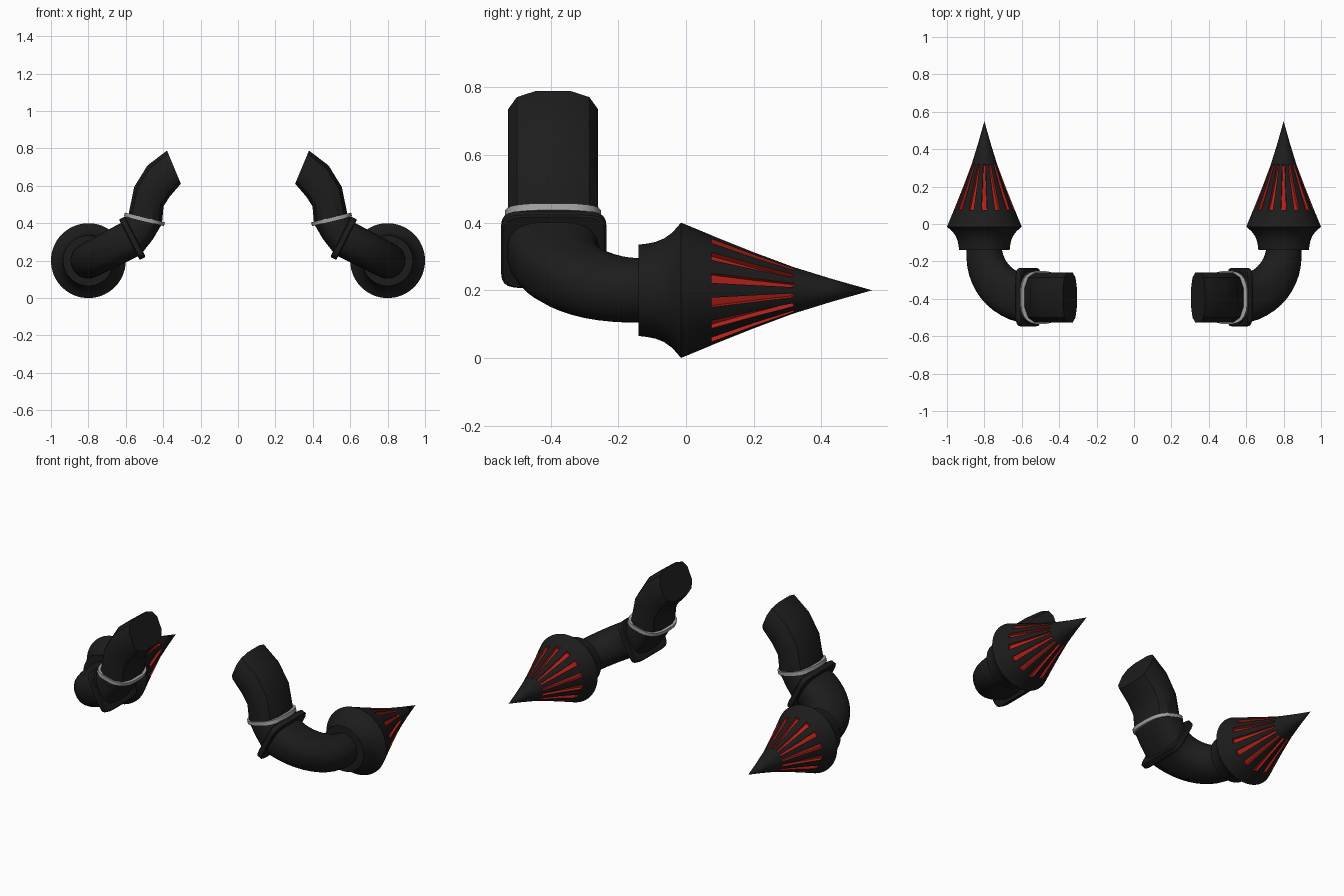
import bpy, bmesh
from math import sin, cos, pi, radians
from mathutils import Vector

if "Cube" in bpy.data.objects:
    bpy.data.objects.remove(bpy.data.objects["Cube"])


def material(name, rgb):
    m = bpy.data.materials.new(name)
    m.diffuse_color = (*rgb, 1)
    m.use_nodes = True
    m.node_tree.nodes["Principled BSDF"].inputs["Base Color"].default_value = m.diffuse_color
    return m


BLACK = material("black", (0.012, 0.012, 0.012))
RED = material("red", (0.45, 0.015, 0.01))
METAL = material("metal", (0.35, 0.35, 0.35))
Y = Vector((0, 1, 0))
CY = -0.393           # depth of the upper duct's centre line


def finish(name, bm, *mats, angle=35):
    """Turn a bmesh into a mirrored, smooth-shaded object."""
    me = bpy.data.meshes.new(name)
    bm.to_mesh(me)
    bm.free()
    ob = bpy.data.objects.new(name, me)
    bpy.context.collection.objects.link(ob)
    for m in mats:
        me.materials.append(m)
    ob.modifiers.new("mirror", 'MIRROR')
    bpy.ops.object.select_all(action='DESELECT')
    ob.select_set(True)
    bpy.context.view_layer.objects.active = ob
    bpy.ops.object.shade_smooth_by_angle(angle=radians(angle))
    return ob


def oval(centre, a, b, p, n):
    """Superellipse loop with half axes a, b; a small p makes it boxier."""
    pts = []
    for i in range(n):
        t = 2 * pi * (i + 0.5) / n
        c, s = cos(t), sin(t)
        u = abs(c) ** p * (1 if c > 0 else -1)
        v = abs(s) ** p * (1 if s > 0 else -1)
        pts.append(centre + a * u + b * v)
    return pts


def pair(outer, inner, half_width, p=0.7, n=12):
    """Loop between an outer and inner (x, z) point of the front view."""
    o = Vector((outer[0], CY, outer[1]))
    i = Vector((inner[0], CY, inner[1]))
    return oval((o + i) / 2, Y * half_width * 1.01, (o - i) / 2 * 1.01, p, n)


def loft(name, loops, mat):
    bm = bmesh.new()
    rings = [[bm.verts.new(p) for p in loop] for loop in loops]
    n = len(rings[0])
    for a, b in zip(rings, rings[1:]):
        for i in range(n):
            j = (i + 1) % n
            bm.faces.new((a[i], a[j], b[j], b[i]))
    bm.faces.new(rings[0])
    bm.faces.new(rings[-1])
    bmesh.ops.recalc_face_normals(bm, faces=bm.faces)
    return finish(name, bm, mat)


# Filter cone: turned profile (y, radius) with 14 recessed red slots
profile = [(-0.14, 0.135), (-0.115, 0.138), (-0.09, 0.143), (-0.065, 0.153),
           (-0.04, 0.171), (-0.025, 0.188), (-0.015, 0.2), (0.0, 0.194),
           (0.075, 0.163), (0.2, 0.113), (0.32, 0.068), (0.43, 0.034)]
slot_rows = (8, 9)
angles = [2 * pi / 14 * (k + f) for k in range(14) for f in (-0.2, 0, 0.2, 0.4, 0.6)]
bm = bmesh.new()
rows = [[bm.verts.new((0.8 + r * sin(t), y, 0.2 + r * cos(t))) for t in angles]
        for y, r in profile]
tip = bm.verts.new((0.8, 0.55, 0.2))
n = len(angles)
slots = []
for k in range(len(rows) - 1):
    for i in range(n):
        j = (i + 1) % n
        f = bm.faces.new((rows[k][i], rows[k][j], rows[k + 1][j], rows[k + 1][i]))
        if k in slot_rows and i % 5 in (0, 1):
            slots.append(f)
for i in range(n):
    bm.faces.new((rows[-1][i], rows[-1][(i + 1) % n], tip))
bm.faces.new(rows[0])
bmesh.ops.recalc_face_normals(bm, faces=bm.faces)
walls = bmesh.ops.inset_region(bm, faces=slots, thickness=0.001, depth=-0.016,
                               use_even_offset=False)["faces"]
for f in slots + walls:
    f.material_index = 1
finish("filter_cone", bm, BLACK, RED, angle=30)

# Elbow: round at the cone, widening to a boxy oval at the flange
d = Vector((-0.89, 0, 0.455)).normalized()
up = Vector((0.455, 0, 0.89)).normalized()
start = Vector((0.8, -0.14, 0.2))
loops = []
for i in range(13):
    f = i / 12
    t = f * pi / 2
    c = start - Y * 0.253 * sin(t) + d * 0.264 * (1 - cos(t))
    side = d * cos(t) + Y * sin(t)
    loops.append(oval(c, side * (0.095 + 0.043 * f), up * (0.095 + 0.006 * f),
                      1 - 0.3 * f, 24))
loft("elbow", loops, BLACK)

# Flange plate: rounded rectangle across the end of the elbow
centre = start - Y * 0.251 + d * 0.264
loft("flange", [oval(centre + d * s, Y * 0.157 * k, up * 0.122 * k, 0.3, 24)
                for s, k in ((-0.018, 0.96), (-0.013, 1), (0.013, 1), (0.018, 0.96))],
     BLACK)

# Short connector bending upward from the flange to the clamp
loft("connector", [pair((0.61, 0.41), (0.52, 0.232), 0.138, n=24),
                   pair((0.61, 0.425), (0.455, 0.315), 0.138, n=24),
                   pair((0.592, 0.447), (0.405, 0.40), 0.138, n=24)], BLACK)

# Metal clamp band
loft("clamp_band", [pair((0.61, 0.437), (0.396, 0.385), 0.141, n=24),
                    pair((0.604, 0.457), (0.391, 0.405), 0.141, n=24)], METAL)

# Upper duct: faceted bend with a slanted closed end
loft("upper_duct", [pair((0.587, 0.445), (0.405, 0.40), 0.135),
                    pair((0.556, 0.595), (0.397, 0.49), 0.135),
                    pair((0.485, 0.71), (0.365, 0.54), 0.135),
                    pair((0.38, 0.79), (0.305, 0.61), 0.135)], BLACK)
